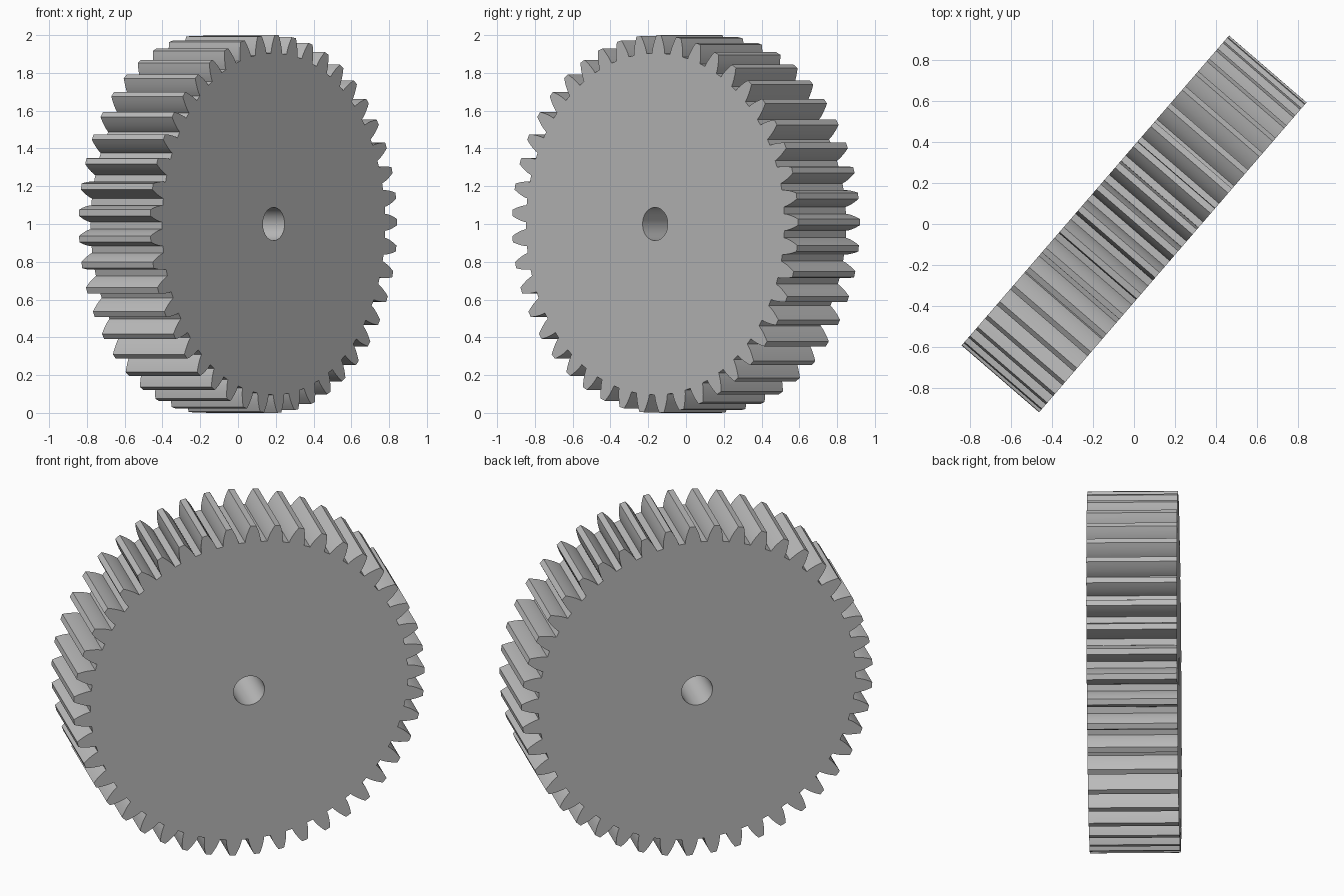
import bpy, bmesh
from math import sin, cos, tan, acos, pi, radians
from mathutils import Matrix, Vector

cube = bpy.data.objects.get("Cube")
if cube:
    bpy.data.objects.remove(cube, do_unlink=True)

TEETH = 45
TIP = 1.0
MODULE = 2 * TIP / (TEETH + 2)
PITCH = MODULE * TEETH / 2
ROOT = TIP - 2.25 * MODULE
PRESSURE = radians(20)
BASE = PITCH * cos(PRESSURE)
WIDTH = 0.5
BORE = 0.088
PHASE = 0.01
STEPS = 5


def involute(a):
    return tan(a) - a


def half_angle(r):
    """Half the angular thickness of a tooth at radius r."""
    return pi / (2 * TEETH) + involute(PRESSURE) - involute(acos(min(1, BASE / r)))


def point(r, a):
    return Vector((r * cos(a), -WIDTH / 2, r * sin(a)))


# Tooth flanks: up one side, down the other
radii = [ROOT + (TIP - ROOT) * i / STEPS for i in range(STEPS + 1)]
outline = []
for k in range(TEETH):
    mid = PHASE + k * 2 * pi / TEETH
    outline += [point(r, mid - half_angle(r)) for r in radii]
    outline += [point(r, mid + half_angle(r)) for r in reversed(radii)]
bore = [point(BORE, 2 * pi * i / 48) for i in range(48)]

# Face plate with the bore left open, then extruded to the gear width
bm = bmesh.new()
edges = []
for loop in (outline, bore):
    vs = [bm.verts.new(p) for p in loop]
    edges += [bm.edges.new((a, b)) for a, b in zip(vs, vs[1:] + vs[:1])]
bmesh.ops.triangle_fill(bm, edges=edges, use_beauty=True, normal=(0, -1, 0))
ext = bmesh.ops.extrude_face_region(bm, geom=bm.faces[:], use_keep_orig=True)
moved = [g for g in ext["geom"] if isinstance(g, bmesh.types.BMVert)]
bmesh.ops.translate(bm, verts=moved, vec=(0, WIDTH, 0))
bmesh.ops.recalc_face_normals(bm, faces=bm.faces[:])

mesh = bpy.data.meshes.new("spur_gear")
bm.to_mesh(mesh)
bm.free()
gear = bpy.data.objects.new("spur_gear", mesh)
bpy.context.collection.objects.link(gear)
gear.matrix_world = Matrix.Translation((0, 0, TIP)) @ Matrix.Rotation(radians(49.2), 4, "Z")

# Plain grey metal
grey = bpy.data.materials.new("plain_grey")
grey.use_nodes = True
colour = (0.5, 0.5, 0.5, 1)
grey.diffuse_color = colour
grey.node_tree.nodes["Principled BSDF"].inputs["Base Color"].default_value = colour
mesh.materials.append(grey)

# Smooth bore and flanks, sharp tooth edges
bpy.ops.object.select_all(action="DESELECT")
gear.select_set(True)
bpy.context.view_layer.objects.active = gear
bpy.ops.object.shade_smooth_by_angle(angle=radians(30))
